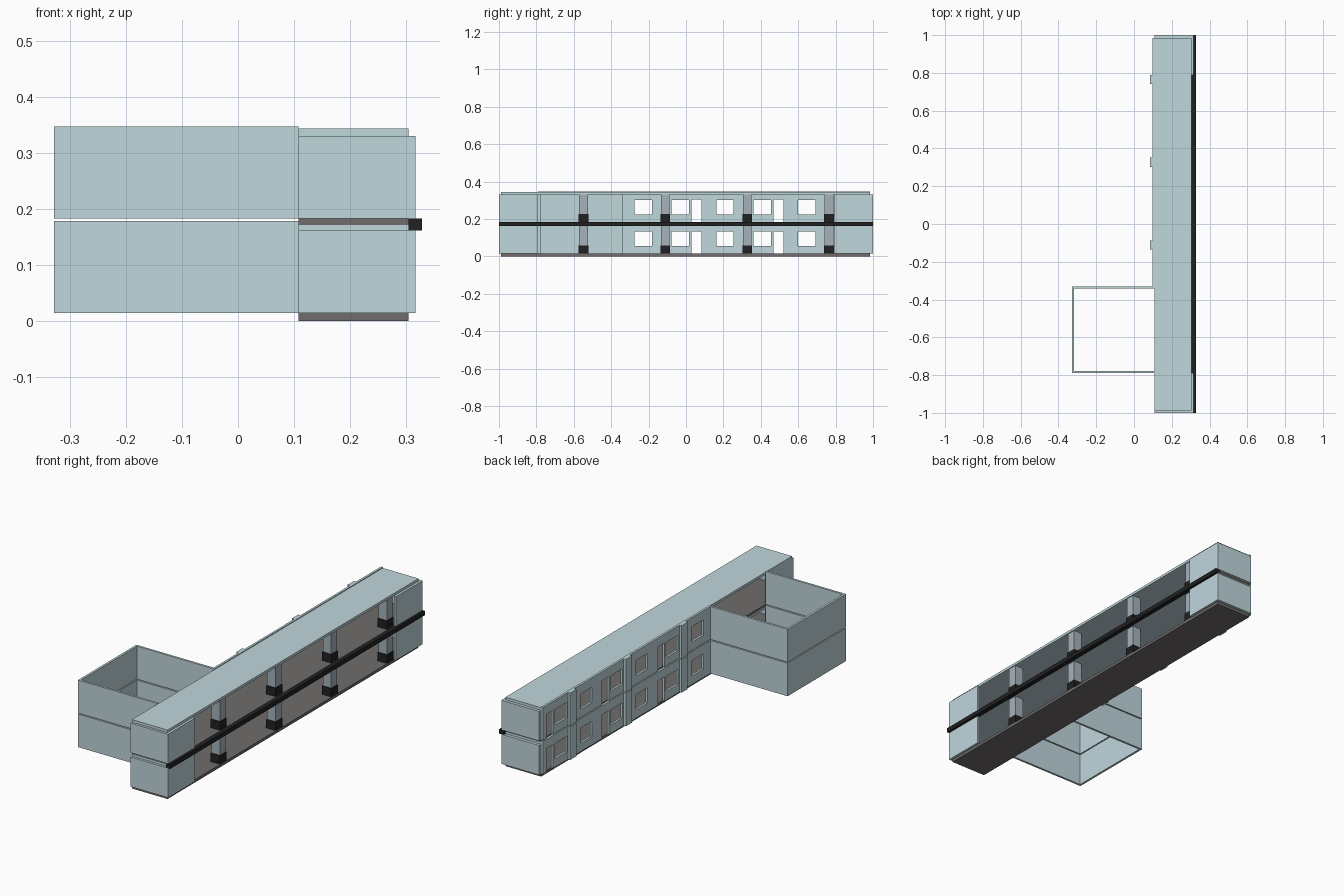
import bpy, bmesh
from mathutils import Vector

if "Cube" in bpy.data.objects:
    bpy.data.objects.remove(bpy.data.objects["Cube"])


def material(name, rgb):
    m = bpy.data.materials.new(name)
    m.diffuse_color = (*rgb, 1)
    m.use_nodes = True
    m.node_tree.nodes["Principled BSDF"].inputs["Base Color"].default_value = m.diffuse_color
    return m


PALE = material("pale_wall", (0.53, 0.68, 0.72))
GREY = material("column_grey", (0.38, 0.45, 0.49))
DARK = material("dark_floor", (0.16, 0.15, 0.148))
BLACK = material("black_trim", (0.015, 0.015, 0.015))


def boxes(name, ranges, mat=None):
    """One object made of axis-aligned boxes given as (x0,x1,y0,y1,z0,z1)."""
    bm = bmesh.new()
    for x0, x1, y0, y1, z0, z1 in ranges:
        lo, hi = Vector((x0, y0, z0)), Vector((x1, y1, z1))
        vs = bmesh.ops.create_cube(bm, size=1)["verts"]
        for v in vs:
            v.co = (lo + hi) / 2 + v.co * (hi - lo)
    mesh = bpy.data.meshes.new(name)
    bm.to_mesh(mesh)
    bm.free()
    ob = bpy.data.objects.new(name, mesh)
    bpy.context.collection.objects.link(ob)
    if mat:
        mesh.materials.append(mat)
    return ob


BAY = 0.4375          # spacing of columns, windows and doors
STOREY = 0.169        # floor to floor height
X0, X1 = 0.108, 0.304  # slab depth
Y0, Y1 = -0.988, 0.985
BX, BY0, BY1 = -0.328, -0.79, -0.33  # rear tower
T = 0.011             # wall thickness
column_y = [-0.548 + BAY * i for i in range(4)]

for n, label in enumerate(("lower", "upper")):
    z = STOREY * n
    base, top, tall = z + 0.014, z + 0.161, z + 0.178

    # floor and ceiling slabs
    boxes(label + "_floor_slab", [(X0, X1, Y0, Y1, z + (0.002 if n else 0), base)], DARK)
    boxes(label + "_ceiling_slab", [(X0, X1, Y0, Y1, top, z + (0.171 if n == 0 else 0.174))], PALE)

    # end walls, and front corner panels at each end
    boxes(label + "_end_walls", [(X0, X1, -1, Y0, base, top),
                                 (X0, X1, Y1, 1, base, top)], PALE)
    boxes(label + "_front_panels", [(X1, X1 + 0.012, -1, -0.79, base, top),
                                    (X1, X1 + 0.012, 0.79, 1, base, top)], PALE)
    boxes(label + "_rear_corner_wall", [(X0, X0 + T, Y0, BY0, base, top)], PALE)

    # open rear tower
    boxes(label + "_tower_walls", [(BX, X0, BY0, BY0 + T, base, tall),
                                   (BX, X0, BY1 - T, BY1, base, tall),
                                   (BX, BX + T, BY0 + T, BY1 - T, base, tall)], PALE)

    # rear wall with repeated windows and doors cut through
    wall = boxes(label + "_rear_wall", [(X0 - T, X0, BY1, Y1, base, tall)], PALE)
    holes = []
    for i in range(3):
        y = BAY * i
        holes += [(0, 0.2, y - 0.275, y - 0.183, z + 0.056, z + 0.132),
                  (0, 0.2, y - 0.077, y + 0.017, z + 0.056, z + 0.132),
                  (0, 0.2, y + 0.03, y + 0.083, z, z + 0.134)]
    cutter = boxes(label + "_opening_cutter", holes)
    cutter.hide_render = True
    cutter.hide_viewport = True
    cut = wall.modifiers.new("openings", 'BOOLEAN')
    cut.operation = 'DIFFERENCE'
    cut.solver = 'EXACT'
    cut.object = cutter

    # rear pilasters
    boxes(label + "_rear_pilasters", [(X0 - 0.023, X0 - T, y - 0.024, y + 0.024, base, tall)
                                      for y in column_y[1:]], PALE)

    # front columns on black plinths
    boxes(label + "_front_columns", [(0.254, 0.3, y - 0.023, y + 0.023, base, top)
                                     for y in column_y], GREY)
    boxes(label + "_column_plinths", [(0.251, 0.303, y - 0.026, y + 0.026, base, base + 0.043)
                                      for y in column_y], BLACK)

# long black beam across the front
boxes("front_beam", [(X1, 0.328, -1, 1, 0.161, 0.183)], BLACK)
